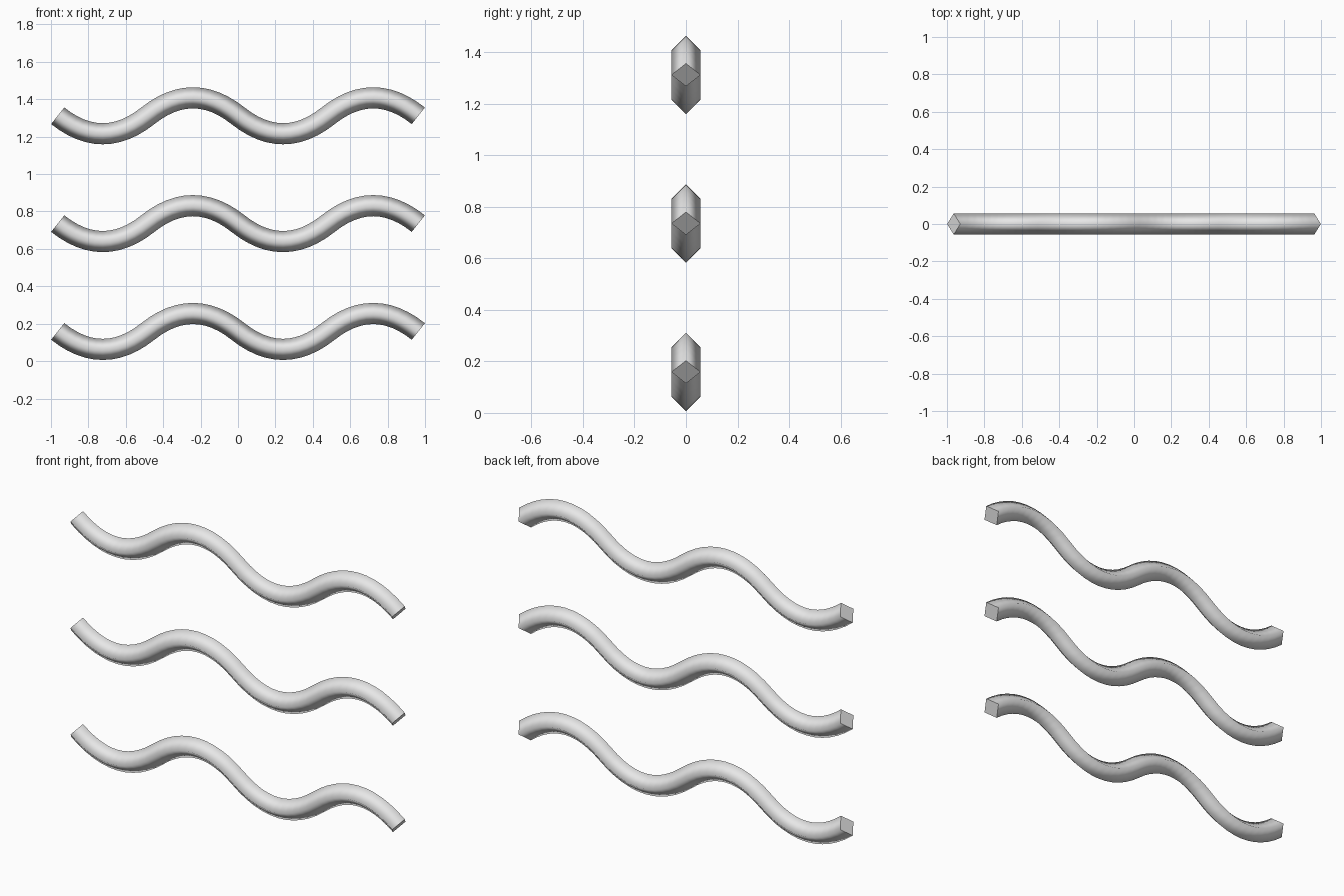
import bpy

if "Cube" in bpy.data.objects:
    bpy.data.objects.remove(bpy.data.objects["Cube"])

HALF = 0.482      # length of half a wave
AMP = 0.096       # wave height above its middle line
RADIUS = 0.0565   # half-diagonal of the square bar
BASE = 0.1585     # middle line of the lowest bar
STEP = 0.5765     # spacing between bars

grey = bpy.data.materials.new("light_grey")
grey.diffuse_color = (0.8, 0.8, 0.8, 1.0)
grey.use_nodes = True
grey.node_tree.nodes["Principled BSDF"].inputs["Base Color"].default_value = grey.diffuse_color


def wavy_bar(name, z):
    """Square bar standing on edge, swept along a two-period wave."""
    curve = bpy.data.curves.new(name, 'CURVE')
    curve.dimensions = '3D'
    curve.twist_mode = 'Z_UP'
    curve.resolution_u = 12
    curve.bevel_depth = RADIUS
    curve.bevel_resolution = 0
    curve.use_fill_caps = True
    spline = curve.splines.new('BEZIER')
    spline.bezier_points.add(4)
    spline.use_smooth = True
    hx, hz = HALF / 3, AMP * 4 / 3
    for i, p in enumerate(spline.bezier_points):
        x = (i - 2) * HALF
        s = -1 if i % 2 == 0 else 1
        p.handle_left_type = p.handle_right_type = 'FREE'
        p.co = (x, 0, z)
        p.handle_left = (x - hx, 0, z - s * hz)
        p.handle_right = (x + hx, 0, z + s * hz)
    bar = bpy.data.objects.new(name, curve)
    bpy.context.collection.objects.link(bar)
    curve.materials.append(grey)
    # turn the swept curve into a mesh
    bpy.ops.object.select_all(action='DESELECT')
    bar.select_set(True)
    bpy.context.view_layer.objects.active = bar
    bpy.ops.object.convert(target='MESH')


for i, label in enumerate(("lower", "middle", "upper")):
    wavy_bar(label + "_wavy_bar", BASE + i * STEP)
